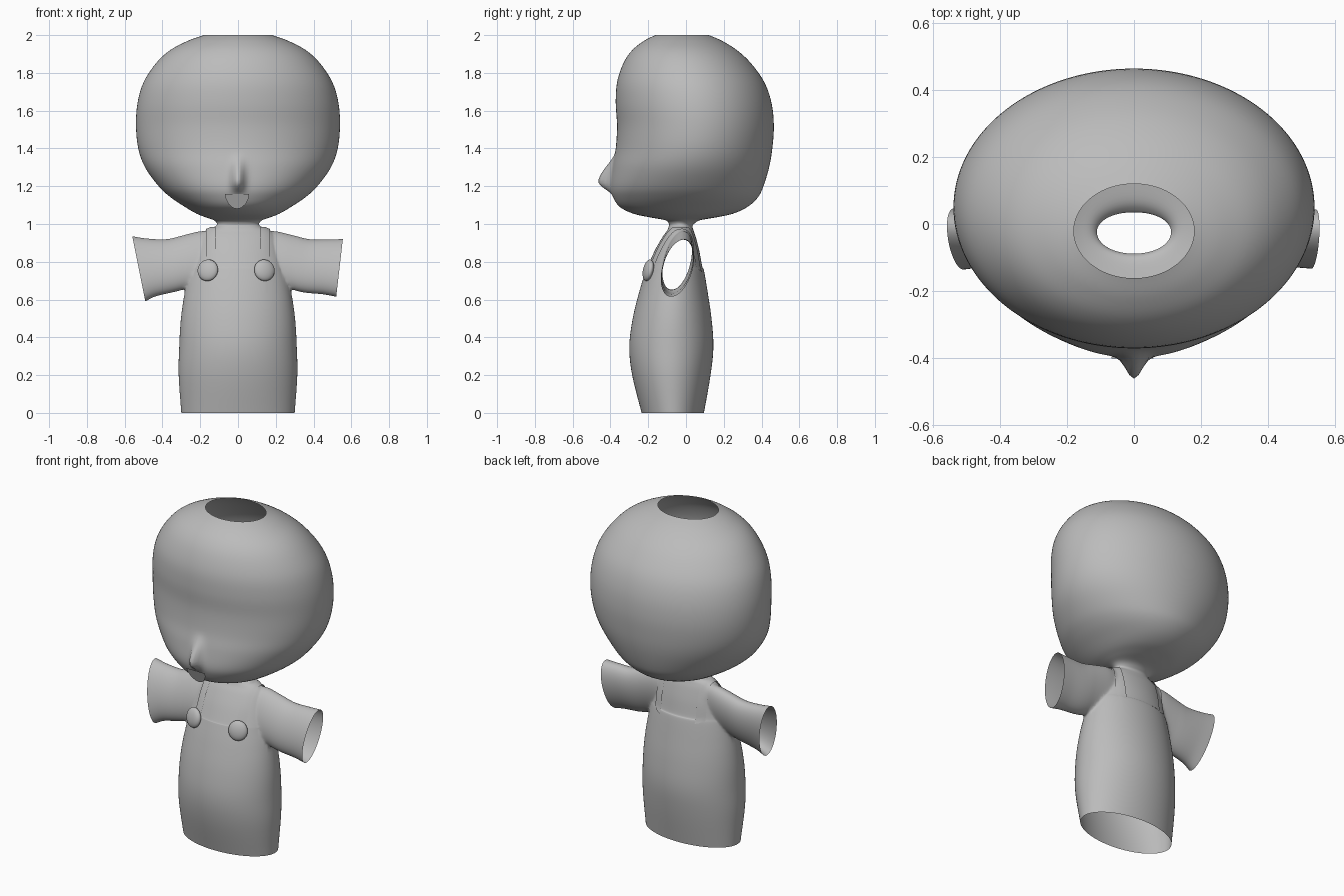
import bpy, bmesh, math
from mathutils import Vector
from mathutils.bvhtree import BVHTree

if "Cube" in bpy.data.objects:
    bpy.data.objects.remove(bpy.data.objects["Cube"])

grey = bpy.data.materials.new("plain grey")
grey.diffuse_color = (0.5, 0.5, 0.5, 1)
grey.use_nodes = True
grey.node_tree.nodes["Principled BSDF"].inputs["Base Color"].default_value = grey.diffuse_color


def make(name, bm):
    mesh = bpy.data.meshes.new(name)
    bmesh.ops.recalc_face_normals(bm, faces=bm.faces)
    for f in bm.faces:
        f.smooth = True
    bm.to_mesh(mesh)
    bm.free()
    mesh.materials.append(grey)
    ob = bpy.data.objects.new(name, mesh)
    bpy.context.collection.objects.link(ob)
    return ob


def spline(rows, steps):
    """Catmull-Rom through rows of numbers."""
    out = []
    for i in range(len(rows) - 1):
        quad = rows[max(i - 1, 0)], rows[i], rows[i + 1], rows[min(i + 2, len(rows) - 1)]
        for k in range(steps):
            t = k / steps
            out.append([0.5 * (2 * b + (c - a) * t + (2 * a - 5 * b + 4 * c - d) * t * t
                               + (3 * b - a - 3 * c + d) * t ** 3) for a, b, c, d in zip(*quad)])
    return out + [list(rows[-1])]


def loft(name, rings):
    """Closed tube with flat end caps."""
    bm = bmesh.new()
    vs = [[bm.verts.new(p) for p in r] for r in rings]
    n = len(vs[0])
    for a, b in zip(vs, vs[1:]):
        for i in range(n):
            bm.faces.new((a[i], a[(i + 1) % n], b[(i + 1) % n], b[i]))
    bm.faces.new(vs[0])
    bm.faces.new(vs[-1])
    return make(name, bm)


# Head and torso in one profile: z, half width, front y, back y
profile = [
    (0, .30, -.235, .095), (.2, .314, -.285, .13), (.35, .311, -.30, .145), (.5, .302, -.282, .135),
    (.65, .28, -.245, .113), (.755, .255, -.212, .095), (.775, .25, -.203, .086),
    (.86, .225, -.165, .07), (.93, .20, -.125, .052), (.965, .17, -.10, .04), (.985, .125, -.092, .035),
    (1.0, .111, -.09, .042), (1.02, .128, -.11, .075), (1.035, .17, -.19, .16), (1.055, .22, -.28, .25),
    (1.09, .28, -.35, .325), (1.14, .355, -.385, .38), (1.2, .42, -.40, .41), (1.3, .492, -.39, .44),
    (1.4, .528, -.372, .457), (1.52, .54, -.365, .465), (1.64, .532, -.372, .453), (1.75, .50, -.365, .415),
    (1.85, .435, -.332, .345), (1.92, .36, -.285, .27), (1.97, .265, -.222, .19), (2, .18, -.162, .12)]


def nose(x, y, z):
    if y > 0 or not 1.14 < z < 1.4:
        return 0
    up = max(0, 1 - (z - 1.225) / .16) if z > 1.225 else max(0, 1 - (1.225 - z) / .075)
    up = up * up * (3 - 2 * up)
    return .065 * up * math.exp(-(x / .032) ** 2)


rings = []
for z, w, f, b in spline(profile, 5):
    ring = []
    for i in range(192):
        a = math.tau * i / 192
        x, y = w * math.cos(a), (f + b) / 2 + (b - f) / 2 * math.sin(a)
        ring.append((x, y - nose(x, y, z), z))
    rings.append(ring)
body = loft("head_and_torso", rings)

# Sleeves: x, centre z, half height, half depth, slant of the ring
sleeve_l = [(.05, .82, .09, .05, 0), (.17, .815, .147, .07, 0), (.25, .806, .145, .074, .02),
            (.36, .779, .141, .075, .08), (.46, .77, .153, .078, .15), (.525, .7625, .1725, .083, .2)]
sleeve_r = [r for r in sleeve_l[:4]] + [(.46, .773, .145, .077, .07), (.5375, .7675, .1525, .082, .115)]
for side, rows in ((-1, sleeve_l), (1, sleeve_r)):
    rings = []
    for x, zc, rz, ry, slant in spline(rows, 6):
        ring = []
        for i in range(64):
            a = math.tau * i / 64
            dz = rz * math.sin(a)
            ring.append((side * (x + slant * dz), -.045 + ry * math.cos(a) + .22 * dz, zc + dz))
        rings.append(ring)
    sleeve = loft("sleeve", rings)
    mod = body.modifiers.new("join", 'BOOLEAN')
    mod.operation, mod.solver, mod.object = 'UNION', 'EXACT', sleeve
    bpy.context.view_layer.objects.active = body
    bpy.ops.object.modifier_apply(modifier=mod.name)
    bpy.data.objects.remove(sleeve)

# Open the crown, cuffs and hem, then soften the armpit seams
bm = bmesh.new()
bm.from_mesh(body.data)
bmesh.ops.delete(bm, geom=[f for f in bm.faces if f.calc_area() > .015], context='FACES')
seam = [v for v in bm.verts if .15 < abs(v.co.x) < .31 and .6 < v.co.z < .985 and not v.is_boundary]
for _ in range(8):
    bmesh.ops.smooth_vert(bm, verts=seam, factor=.5, use_axis_x=True, use_axis_y=True, use_axis_z=True)
for f in bm.faces:
    f.smooth = True
bm.to_mesh(body.data)
tree = BVHTree.FromBMesh(bm)
bm.free()

for side, label in ((-1, "left"), (1, "right")):
    # Straps laid over the shoulder surface
    bm = bmesh.new()
    rows = []
    for k in range(41):
        t = math.radians(-22 + 237 * k / 40)
        d = Vector((0, -math.cos(t), math.sin(t)))
        row = []
        for j in range(5):
            o = Vector((side * (.118 + .052 * j / 4), -.035, .83))
            hit = tree.ray_cast(o, d, .25)[0] or o + d * .14
            p = hit + d * .008
            p.z = min(p.z, .985)
            row.append(bm.verts.new(p))
        rows.append(row)
    for a, b in zip(rows, rows[1:]):
        for j in range(4):
            bm.faces.new((a[j], a[j + 1], b[j + 1], b[j]))
    make(label + "_strap", bm)

    # Buttons
    bm = bmesh.new()
    bmesh.ops.create_uvsphere(bm, u_segments=32, v_segments=16, radius=1)
    bmesh.ops.scale(bm, vec=(.056, .058, .024), verts=bm.verts)
    button = make(label + "_button", bm)
    button.location = (.15 * side - .01, -.2, .755)
    button.rotation_euler = Vector((side * .3, -1, .22)).to_track_quat('Z', 'Y').to_euler()

# Mouth: small flat facet under the nose
bm = bmesh.new()
outline = [(-.063, 1.16), (-.06, 1.135), (-.045, 1.105), (-.02, 1.084), (0, 1.08),
           (.02, 1.084), (.045, 1.105), (.06, 1.135), (.063, 1.16)]
bm.faces.new([bm.verts.new((x - .005, -.372 - .38 * (z - 1.08), z)) for x, z in outline])
make("mouth", bm)
